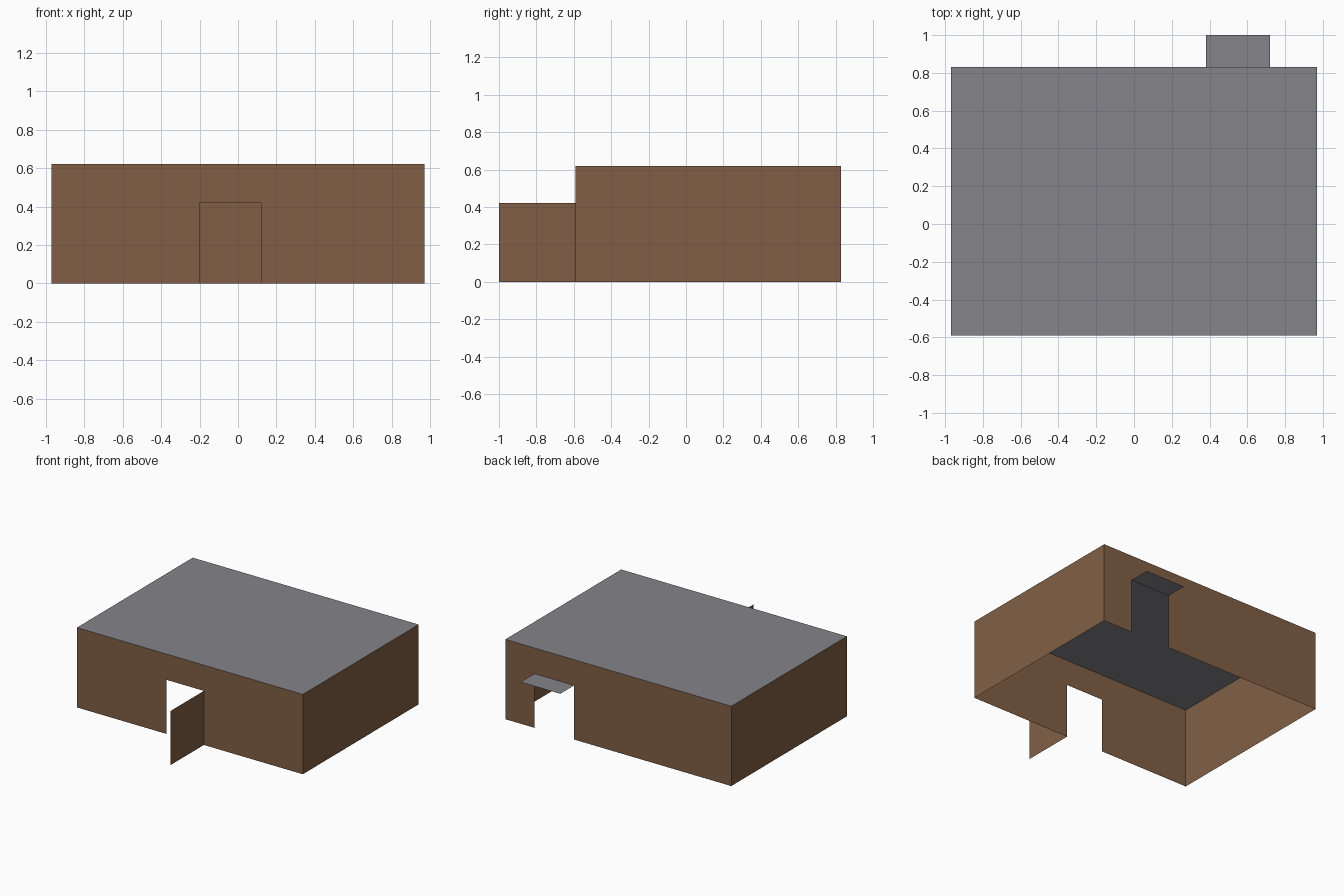
import bpy

if "Cube" in bpy.data.objects:
    bpy.data.objects.remove(bpy.data.objects["Cube"])

X, Y0, Y1, H = 0.97, -0.59, 0.83, 0.62   # house half width, front, back, height
DOOR_H = 0.42


def s2l(c):
    c /= 255
    return c / 12.92 if c <= 0.04045 else ((c + 0.055) / 1.055) ** 2.4


def material(name, rgb):
    m = bpy.data.materials.new(name)
    m.diffuse_color = (*[s2l(c) for c in rgb], 1)
    m.use_nodes = True
    m.node_tree.nodes["Principled BSDF"].inputs["Base Color"].default_value = m.diffuse_color
    return m


brown = material("brown_wood", (129, 95, 69))
grey = material("grey_roof", (133, 131, 137))


def sheet(name, points, mat):
    """One flat, zero-thickness panel."""
    me = bpy.data.meshes.new(name)
    me.from_pydata(points, [], [range(len(points))])
    me.materials.append(mat)
    ob = bpy.data.objects.new(name, me)
    bpy.context.collection.objects.link(ob)
    return ob


def doorway_wall(name, y, a, b, flip):
    """Wall along x with a doorway from a to b, open at the ground."""
    outline = [(-X, 0), (a, 0), (a, DOOR_H), (b, DOOR_H), (b, 0), (X, 0), (X, H), (-X, H)]
    points = [(x, y, z) for x, z in outline]
    sheet(name, points[::-1] if flip else points, brown)


# Front and back walls with their doorways
doorway_wall("front_wall", Y0, -0.20, 0.12, False)
doorway_wall("back_wall", Y1, 0.38, 0.72, True)

# Side walls
sheet("right_wall", [(X, Y0, 0), (X, Y1, 0), (X, Y1, H), (X, Y0, H)], brown)
sheet("left_wall", [(-X, Y1, 0), (-X, Y0, 0), (-X, Y0, H), (-X, Y1, H)], brown)

# Flat roof (no floor)
sheet("roof", [(-X, Y0, H), (X, Y0, H), (X, Y1, H), (-X, Y1, H)], grey)

# Front door, swung open on its right edge
sheet("front_door", [(0.12, -1, 0), (0.12, Y0, 0), (0.12, Y0, DOOR_H), (0.12, -1, DOOR_H)], brown)

# Canopy above the back doorway
sheet("back_canopy", [(0.38, Y1, DOOR_H), (0.72, Y1, DOOR_H), (0.72, 1, DOOR_H), (0.38, 1, DOOR_H)], grey)
